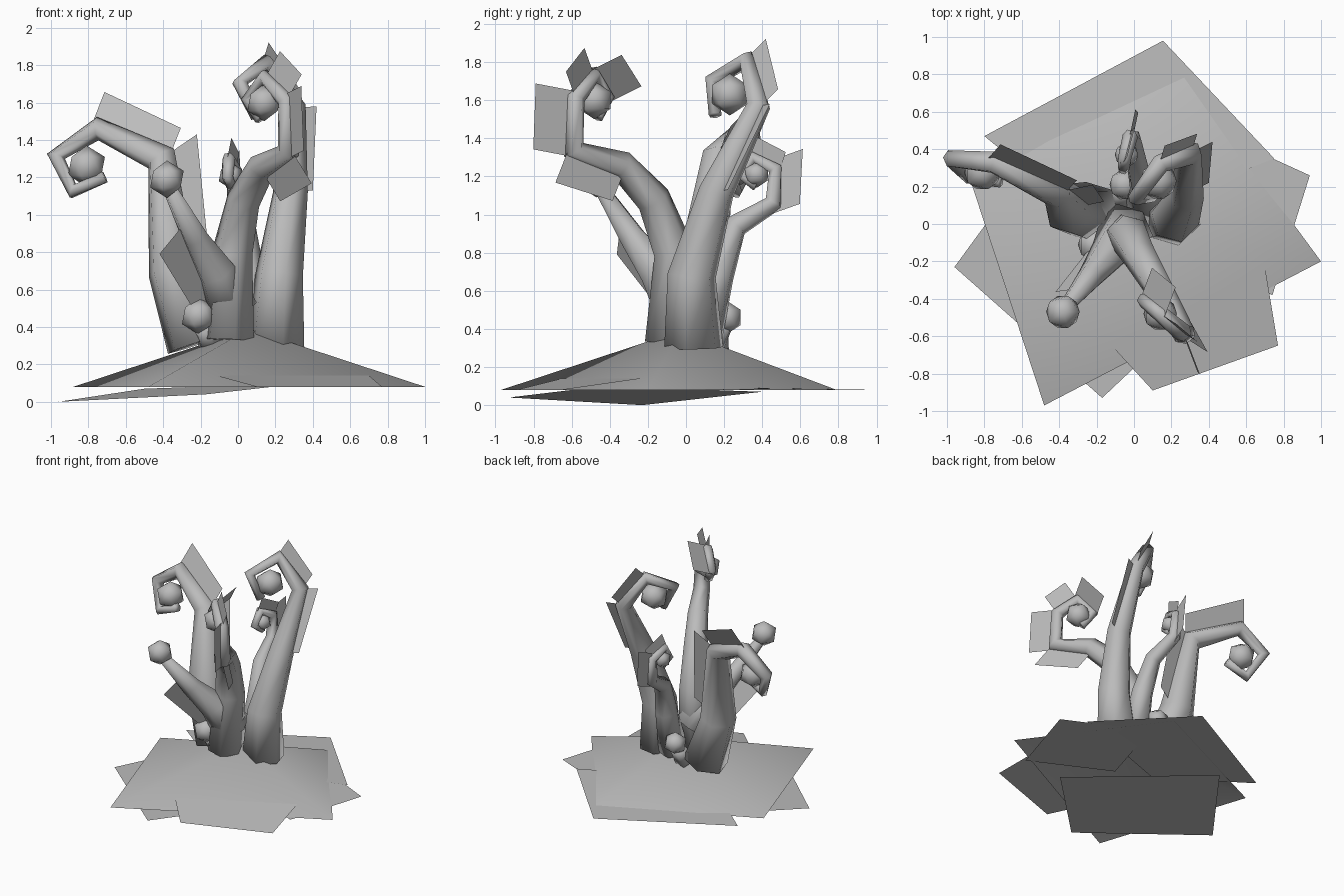
import bpy, bmesh, math
from mathutils import Vector, Matrix

cube = bpy.data.objects.get("Cube")
if cube:
    bpy.data.objects.remove(cube, do_unlink=True)

grey = bpy.data.materials.new("plain_grey")
grey.use_nodes = True
grey.diffuse_color = (0.5, 0.5, 0.5, 1)
grey.node_tree.nodes["Principled BSDF"].inputs["Base Color"].default_value = (0.5, 0.5, 0.5, 1)


def finish(name, bm):
    me = bpy.data.meshes.new(name)
    bm.to_mesh(me)
    bm.free()
    for p in me.polygons:
        p.use_smooth = True
    me.materials.append(grey)
    bpy.context.scene.collection.objects.link(bpy.data.objects.new(name, me))


def sheet(name, corners, apex=None):
    """Flat sheet, or a low tent when an apex is given."""
    bm = bmesh.new()
    vs = [bm.verts.new(c) for c in corners]
    if apex:
        top = bm.verts.new(apex)
        for a, b in zip(vs, vs[1:] + vs[:1]):
            bm.faces.new((a, b, top))
    else:
        bm.faces.new(vs)
    finish(name, bm)


def knob(name, loc, r):
    bm = bmesh.new()
    bmesh.ops.create_icosphere(bm, subdivisions=1, radius=r)
    bmesh.ops.translate(bm, verts=bm.verts, vec=loc)
    finish(name, bm)


def tube(name, pts, r0, r1, sides=6):
    """Tube through the points, thinning evenly from r0 to r1."""
    bm = bmesh.new()
    segs = [b - a for a, b in zip(pts, pts[1:])]
    total = sum(s.length for s in segs)
    dirs = [s.normalized() for s in segs]
    tangents = [dirs[0]] + [(a + b).normalized() for a, b in zip(dirs, dirs[1:])] + [dirs[-1]]
    side = tangents[0].orthogonal().normalized()
    rings, run = [], 0
    for i, (p, t) in enumerate(zip(pts, tangents)):
        if i:
            side = tangents[i - 1].rotation_difference(t) @ side
            run += segs[i - 1].length
        up = t.cross(side)
        r = r0 * (r1 / r0) ** ((run / total) ** 1.2)
        angles = [2 * math.pi * k / sides for k in range(sides)]
        rings.append([bm.verts.new(p + (side * math.cos(a) + up * math.sin(a)) * r) for a in angles])
    for a, b in zip(rings, rings[1:]):
        for k in range(sides):
            n = (k + 1) % sides
            bm.faces.new((a[k], a[n], b[n], b[k]))
    bm.faces.new(rings[0][::-1])
    bm.faces.new(rings[-1])
    finish(name, bm)


def stalk(name, path, r0, r1, bulb, bulb_r, hook=0, leaves=()):
    """Stalk with a knob; its end winds round the knob in hook steps.
    Each leaf is (segment index, stretch along the segment, outward vector)."""
    pts = [Vector(p) for p in path]
    centre = Vector(bulb)
    arm = pts[-1] - centre
    axis = arm.cross(pts[-1] - pts[-2])
    for k in range(1, hook + 1):
        turn = Matrix.Rotation(math.radians(84 * k), 3, axis)
        pts.append(centre + turn @ arm * (1 - 0.14 * k))
    tube(name + "_stalk", pts, r0, r1)
    knob(name + "_knob", centre, bulb_r)
    for n, (i, stretch, out) in enumerate(leaves, 1):
        along = (pts[i + 1] - pts[i]) * stretch
        a, b, w = pts[i] - along, pts[i + 1] + along, Vector(out)
        sheet(f"{name}_leaf_{n}", [a, b, b + w, a + w])


# Ground: a low tent with loose sheets around it
sheet("ground_mound", [(-.88, .25, .08), (-.48, -.97, .08), (1, -.2, .08), (.27, .79, .08)],
      (.06, -.03, .39))
sheet("ground_sheet_back", [(-.8, .47, .08), (-.2, -.02, .12), (.75, .35, .09), (.155, .98, .08)])
sheet("ground_sheet_low", [(-.96, -.23, 0), (-.17, -.93, .04), (.36, -.43, .1), (-.5, .4, .07)])
sheet("ground_sheet_right", [(.94, .26, .08), (.3, .55, .09), (.1, -.1, .1), (.74, -.38, .08)])
sheet("ground_sheet_front", [(-.12, -.65, .14), (.1, -.89, .08), (.77, -.65, .08), (.7, -.23, .14)])

# Four tall stalks curled round their knobs, with flat leaves on the outside
stalk("front", [(-.05, -.08, .33), (-.03, -.06, .8), (.03, -.17, 1.08), (.13, -.34, 1.26),
                (.27, -.59, 1.34), (.26, -.58, 1.61)],
      .14, .035, (.14, -.48, 1.6), .1, 3,
      [(3, .1, (.11, -.07, -.18)), (4, .14, (.08, -.21, .04)),
       (5, 0, (.08, -.05, .14)), (6, .2, (.06, .16, .08))])
stalk("right", [(.2, .04, .3), (.22, .03, .68), (.28, .16, 1.12), (.3, .38, 1.57)],
      .16, .035, (.13, .23, 1.63), .11, 3,
      [(2, 0, (.12, .06, .01)), (3, .05, (.03, .1, .1))])
stalk("left", [(-.22, .06, .31), (-.35, .08, .7), (-.41, .17, 1.3), (-.75, .33, 1.46)],
      .17, .035, (-.81, .28, 1.26), .11, 3,
      [(2, .1, (.07, .08, .18)), (1, 0, (.19, .04, .13))])
stalk("back", [(.06, .08, .33), (.06, .17, .68), (.03, .26, .94), (-.01, .46, 1.06),
               (-.02, .47, 1.24)],
      .11, .028, (-.04, .37, 1.21), .07, 3,
      [(3, .3, (.03, .14, .05)), (4, .2, (.02, .03, .1))])

# Straight leaning stalk and two short buds
stalk("leaning", [(-.04, -.02, .5), (-.12, -.14, .7), (-.23, -.28, .88), (-.36, -.44, 1.13)],
      .15, .04, (-.38, -.47, 1.19), .1, 0, [(1, .45, (-.14, -.02, -.17))])
stalk("front_bud", [(-.14, -.03, .3), (-.2, -.1, .42)], .07, .05, (-.21, -.11, .46), .1)
stalk("back_bud", [(-.08, .12, .3), (-.05, .2, .42)], .08, .05, (-.05, .21, .46), .09)
